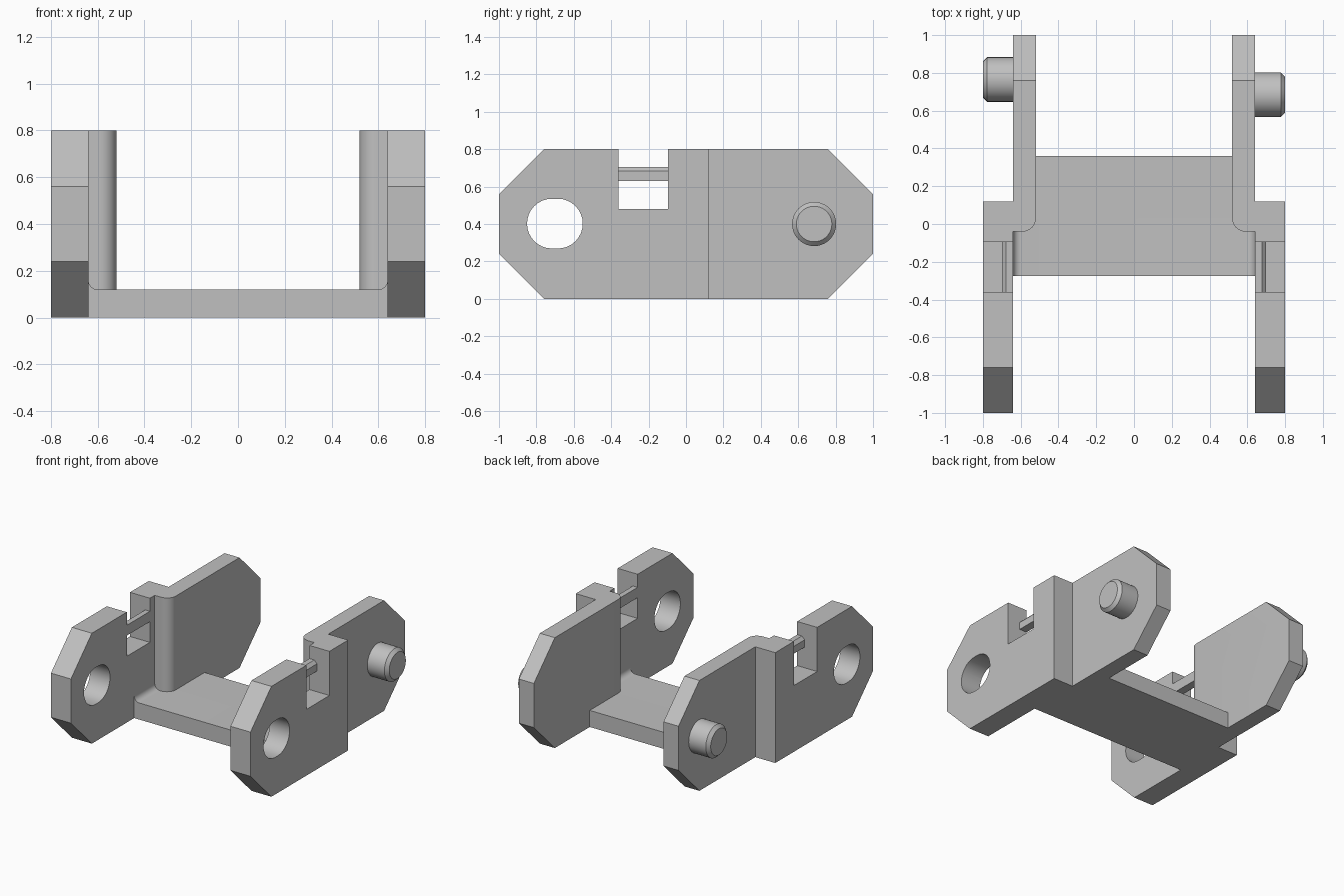
import bpy, bmesh
from math import sin, cos, pi, radians

cube = bpy.data.objects.get("Cube")
if cube:
    bpy.data.objects.remove(cube, do_unlink=True)

grey = bpy.data.materials.new("plain grey")
grey.use_nodes = True
colour = (0.53, 0.53, 0.53, 1)
grey.diffuse_color = colour
grey.node_tree.nodes["Principled BSDF"].inputs["Base Color"].default_value = colour


def arc(cx, cy, r, start, end, steps=8):
    """Points on an arc, angles in degrees."""
    angles = [radians(start + (end - start) * i / steps) for i in range(steps + 1)]
    return [(cx + r * cos(a), cy + r * sin(a)) for a in angles]


def rect(a0, a1, b0, b1):
    return [(a0, b0), (a1, b0), (a1, b1), (a0, b1)]


def prism(name, outline, axis, low, high):
    """Extrude a closed outline along one axis."""
    place = {"x": lambda a, b, h: (h, a, b),
             "y": lambda a, b, h: (a, h, b),
             "z": lambda a, b, h: (a, b, h)}[axis]
    bm = bmesh.new()
    face = bm.faces.new([bm.verts.new(place(a, b, low)) for a, b in outline])
    moved = bmesh.ops.extrude_face_region(bm, geom=[face])["geom"]
    shift = place(0, 0, high - low)
    bmesh.ops.translate(bm, vec=shift, verts=[v for v in moved if isinstance(v, bmesh.types.BMVert)])
    bmesh.ops.recalc_face_normals(bm, faces=bm.faces)
    mesh = bpy.data.meshes.new(name)
    bm.to_mesh(mesh)
    bm.free()
    mesh.materials.append(grey)
    obj = bpy.data.objects.new(name, mesh)
    bpy.context.collection.objects.link(obj)
    return obj


def carve(obj, cutter, operation):
    """Apply a boolean and discard the cutter."""
    mod = obj.modifiers.new("carve", "BOOLEAN")
    mod.object, mod.operation, mod.solver = cutter, operation, "EXACT"
    graph = bpy.context.evaluated_depsgraph_get()
    mesh = bpy.data.meshes.new_from_object(obj.evaluated_get(graph))
    obj.modifiers.clear()
    obj.data = mesh
    bpy.data.objects.remove(cutter, do_unlink=True)


def finish(obj):
    bpy.ops.object.select_all(action="DESELECT")
    obj.select_set(True)
    bpy.context.view_layer.objects.active = obj
    bpy.ops.object.shade_smooth_by_angle(angle=radians(30))


# Shared outlines
octagon = [(-1, 0.24), (-0.76, 0), (0.76, 0), (1, 0.24),
           (1, 0.56), (0.76, 0.8), (-0.76, 0.8), (-1, 0.56)]
slot = arc(-0.685, 0.402, 0.133, -90, 90, 16) + arc(-0.717, 0.402, 0.133, 90, 270, 16)
plan = [(0.52, 1)] + arc(0.59, 0.03, 0.07, 180, 270) + [
    (0.64, -0.04), (0.64, -1), (0.8, -1), (0.8, 0.12), (0.64, 0.12), (0.64, 1)]
clip = [(0.64, 0.63), (0.70, 0.63), (0.70, 0.683), (0.678, 0.705), (0.64, 0.705)]

parts = []
for side, s, peg_y in (("left", 1, 0.685), ("right", -1, 0.765)):
    # Stepped side plate with clipped corners, pin hole and notch
    plate = prism(side + "_plate", [(s * x, y) for x, y in plan], "z", -0.1, 0.9)
    carve(plate, prism("corner_cutter", octagon, "x", -1, 1), "INTERSECT")
    carve(plate, prism("hole_cutter", slot, "x", s * 0.6, s * 0.9), "DIFFERENCE")
    carve(plate, prism("notch_cutter", rect(-0.36, -0.095, 0.48, 1), "x", s * 0.6, s * 0.9), "DIFFERENCE")

    # Retaining bar across the notch
    bar = prism(side + "_notch_bar", [(s * x, z) for x, z in clip], "y", -0.36, -0.095)

    # Hinge peg with a bevelled outer rim
    circle = arc(peg_y, 0.4, 0.118, 0, 360, 40)[:-1]
    peg = prism(side + "_peg", circle, "x", s * 0.63, s * 0.8)
    bm = bmesh.new()
    bm.from_mesh(peg.data)
    rim = [e for e in bm.edges if all(abs(v.co.x) > 0.79 for v in e.verts)]
    bmesh.ops.bevel(bm, geom=rim, offset=0.023, segments=1, affect="EDGES")
    bm.to_mesh(peg.data)
    bm.free()
    parts += [plate, bar, peg]

# Floor, filleted where it meets the front plates
fillet = arc(0.60, 0.16, 0.04, 0, -90)
section = [(-0.64, 0), (0.64, 0)] + fillet + [(-x, z) for x, z in reversed(fillet)]
parts.append(prism("front_floor", section, "y", -0.275, 0.03))
parts.append(prism("rear_floor", rect(-0.52, 0.52, 0, 0.12), "y", 0.03, 0.36))

for part in parts:
    finish(part)
